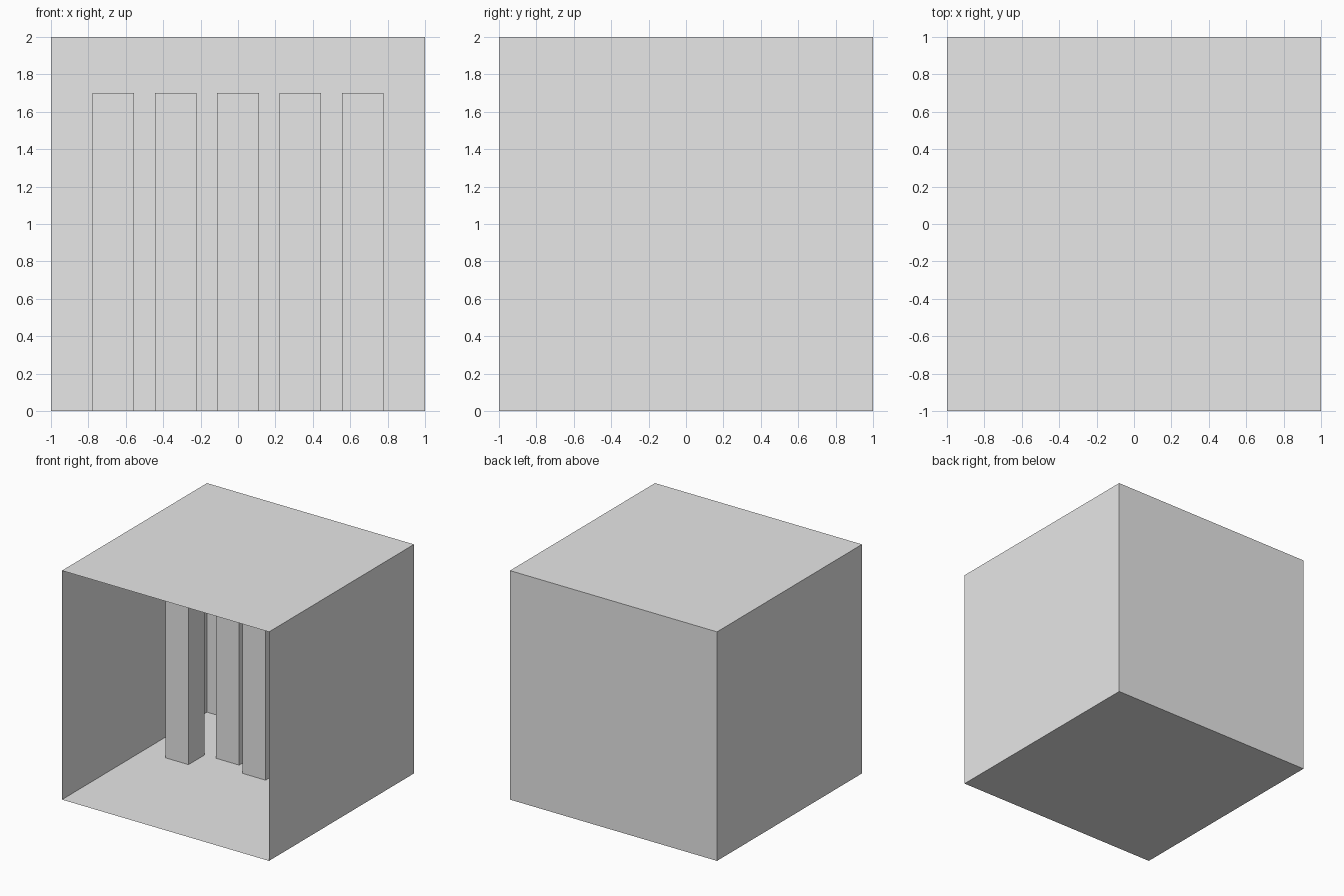
import bpy
import bmesh
from mathutils import Matrix, Vector

default = bpy.data.objects.get("Cube")
if default:
    bpy.data.objects.remove(default, do_unlink=True)

# One plain grey for everything
GREY = (0.8, 0.8, 0.8, 1)
grey = bpy.data.materials.new("light_grey")
grey.use_nodes = True
grey.diffuse_color = GREY
grey.node_tree.nodes["Principled BSDF"].inputs["Base Color"].default_value = GREY


def open_box(name, size, base, open_side):
    """Box standing on the point base, without the face on its open side."""
    bm = bmesh.new()
    place = Matrix.Translation(Vector(base) + Vector((0, 0, size[2] / 2)))
    bmesh.ops.create_cube(bm, size=1, matrix=place @ Matrix.Diagonal((*size, 1)))
    bm.normal_update()
    gone = [f for f in bm.faces if f.normal.dot(Vector(open_side)) > 0.9]
    bmesh.ops.delete(bm, geom=gone, context="FACES")
    mesh = bpy.data.meshes.new(name)
    bm.to_mesh(mesh)
    bm.free()
    mesh.materials.append(grey)
    obj = bpy.data.objects.new(name, mesh)
    bpy.context.collection.objects.link(obj)
    return obj


# Thin-walled room, open at the front
open_box("room_shell", (2, 2, 2), (0, 0, 0), (0, -1, 0))

# Row of square pillars, staggered in depth, stopping short of the ceiling
UNIT = 1 / 9
for i, depth in enumerate((2, 4, 3, 4, 2)):
    x = (i - 2) * 3 * UNIT
    open_box(f"pillar_{i + 1}", (2 * UNIT, 2 * UNIT, 1.7),
             (x, depth * UNIT, 0), (0, 0, -1))
